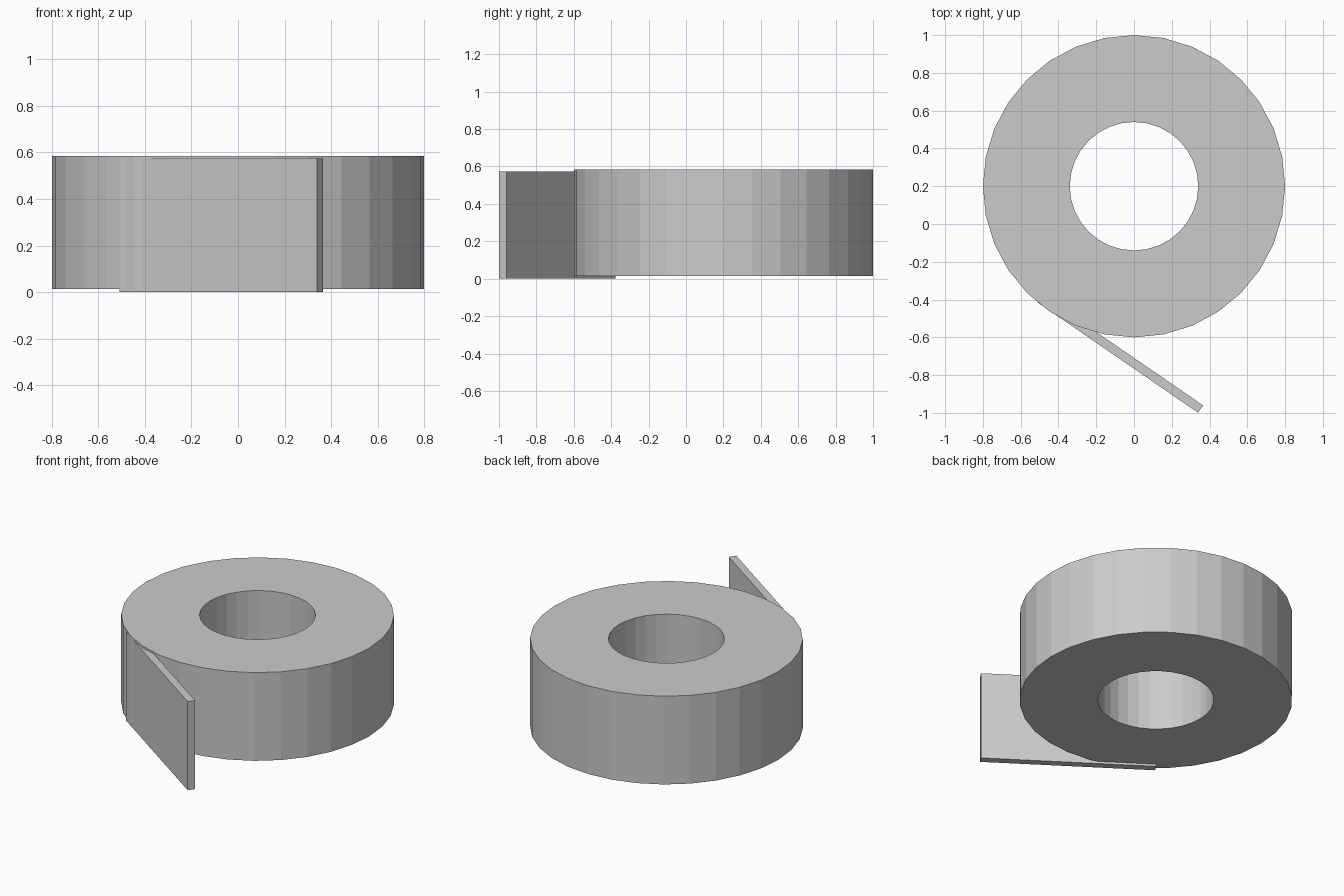
import bpy, bmesh, math
from mathutils import Matrix, Vector

if "Cube" in bpy.data.objects:
    bpy.data.objects.remove(bpy.data.objects["Cube"])


def add_object(name, bm):
    bmesh.ops.recalc_face_normals(bm, faces=bm.faces)
    mesh = bpy.data.meshes.new(name)
    bm.to_mesh(mesh)
    bm.free()
    obj = bpy.data.objects.new(name, mesh)
    bpy.context.collection.objects.link(obj)
    return obj


# Tape roll: a flat-sided ring, rectangular section swept round 32 steps
SIDES = 32
bm = bmesh.new()
section = [(0.34, 0.014), (0.80, 0.014), (0.80, 0.585), (0.34, 0.585)]
rings = []
for i in range(SIDES):
    a = 2 * math.pi * i / SIDES
    rings.append([bm.verts.new((r * math.cos(a), 0.2 + r * math.sin(a), z))
                  for r, z in section])
for i in range(SIDES):
    a, b = rings[i], rings[(i + 1) % SIDES]
    for j in range(4):
        k = (j + 1) % 4
        bm.faces.new((a[j], b[j], b[k], a[k]))
add_object("tape_roll", bm)

# Loose end: a thin strip leaving the roll at a tangent
bm = bmesh.new()
bmesh.ops.create_cube(bm, size=1)
bmesh.ops.scale(bm, vec=Vector((1.031, 0.047, 0.573)), verts=bm.verts)
bmesh.ops.rotate(bm, cent=(0, 0, 0), verts=bm.verts,
                 matrix=Matrix.Rotation(math.radians(-34.5), 3, 'Z'))
bmesh.ops.translate(bm, vec=(-0.072, -0.688, 0.2865), verts=bm.verts)
add_object("loose_end", bm)
